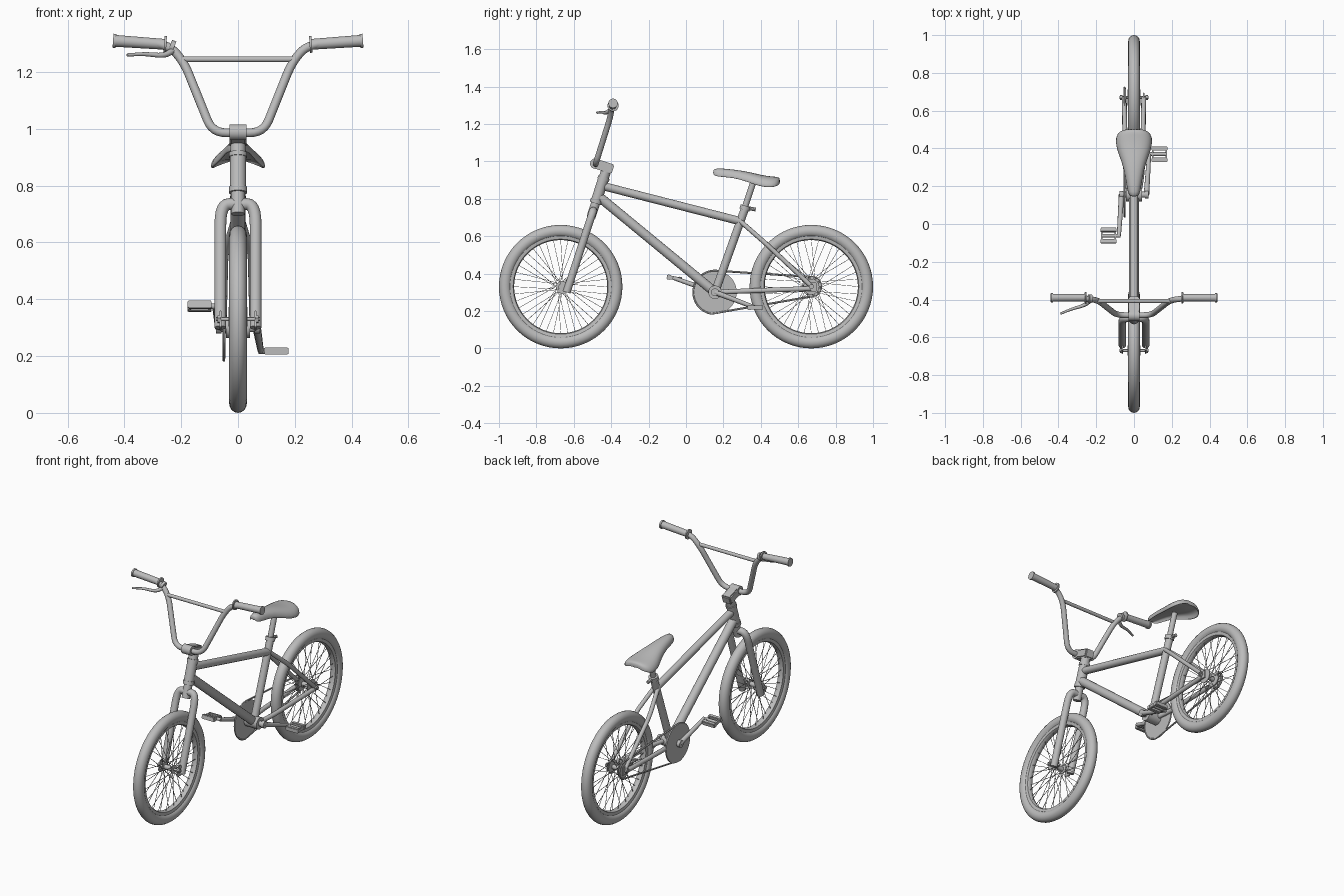
import bpy, bmesh, math
from mathutils import Vector, Matrix

cube = bpy.data.objects.get("Cube")
if cube:
    bpy.data.objects.remove(cube, do_unlink=True)

grey = bpy.data.materials.new("plain_grey")
GREY = (0.5, 0.5, 0.5, 1)
grey.diffuse_color = GREY
grey.use_nodes = True
grey.node_tree.nodes["Principled BSDF"].inputs["Base Color"].default_value = GREY


def finish(name, bm, angle=40):
    bmesh.ops.recalc_face_normals(bm, faces=bm.faces)
    mesh = bpy.data.meshes.new(name)
    bm.to_mesh(mesh)
    bm.free()
    mesh.materials.append(grey)
    for p in mesh.polygons:
        p.use_smooth = True
    mesh.set_sharp_from_angle(angle=math.radians(angle))
    ob = bpy.data.objects.new(name, mesh)
    bpy.context.collection.objects.link(ob)
    return ob


def loft(bm, rings, cyclic=False):
    """Bridge rings of points, capping the ends of an open run."""
    vs = [[bm.verts.new(p) for p in ring] for ring in rings]
    n = len(vs[0])
    for a, b in zip(vs, vs[1:] + vs[:1] if cyclic else vs[1:]):
        for i in range(n):
            bm.faces.new((a[i], a[(i + 1) % n], b[(i + 1) % n], b[i]))
    if not cyclic:
        bm.faces.new(vs[0])
        bm.faces.new(vs[-1])


def rounded(pts, bend):
    """Replace each corner of a path with a short curve."""
    pts = [Vector(p) for p in pts]
    out = [pts[0]]
    for a, p, b in zip(pts, pts[1:], pts[2:]):
        s = p + (a - p).normalized() * min(bend, (a - p).length * 0.49)
        e = p + (b - p).normalized() * min(bend, (b - p).length * 0.49)
        for k in range(7):
            t = k / 6
            out.append(s * (1 - t) ** 2 + p * 2 * t * (1 - t) + e * t * t)
    return out + [pts[-1]]


def sweep(bm, pts, r, sides=16, bend=0.0, cyclic=False):
    """Round tube along a path; r is one radius or a start and end pair."""
    pts = rounded(pts, bend) if bend else [Vector(p) for p in pts]
    r0, r1 = r if isinstance(r, tuple) else (r, r)
    n, rings, up = len(pts), [], None
    for i, p in enumerate(pts):
        prev = pts[i - 1] if i or cyclic else p
        nxt = pts[(i + 1) % n] if i < n - 1 or cyclic else p
        d = (nxt - prev).normalized()
        up = d.orthogonal() if up is None else up - d * up.dot(d)
        up.normalize()
        side = d.cross(up)
        rad = r0 + (r1 - r0) * i / (n - 1)
        rings.append([p + (up * math.cos(a) + side * math.sin(a)) * rad
                      for a in (math.tau * k / sides for k in range(sides))])
    loft(bm, rings, cyclic)


def tube(name, pts, r, **kw):
    bm = bmesh.new()
    sweep(bm, pts, r, **kw)
    return finish(name, bm)


def lathe(name, profile, y, z, seg=48, closed=False):
    """Turn a profile of (x, radius) points around a sideways axle."""
    bm = bmesh.new()
    loft(bm, [[(x, y + r * math.cos(a), z + r * math.sin(a))
               for a in (math.tau * k / seg for k in range(seg))]
              for x, r in profile], closed)
    return finish(name, bm)


def box(name, centre, size, tilt=0.0, bevel=0.0):
    bm = bmesh.new()
    bmesh.ops.create_cube(bm, size=1, matrix=Matrix.Translation(centre)
                          @ Matrix.Rotation(tilt, 4, 'X') @ Matrix.Diagonal((*size, 1)))
    if bevel:
        bmesh.ops.bevel(bm, geom=bm.edges[:], offset=bevel, segments=2, affect='EDGES')
    return finish(name, bm)


# Wheels
AXLE_Z = 0.33
for name, y, flange in (("front", -0.67, 0.026), ("rear", 0.67, 0.042)):
    ring = [math.tau * k / 16 for k in range(16)]
    lathe(name + "_tire", [(0.031 * math.cos(a), 0.297 + 0.033 * math.sin(a)) for a in ring],
          y, AXLE_Z, 64, True)
    lathe(name + "_rim", [(-0.02, 0.272), (0.02, 0.272), (0.017, 0.254), (0.008, 0.249),
                          (-0.008, 0.249), (-0.017, 0.254)], y, AXLE_Z, 64, True)
    f, b = flange, 0.014
    lathe(name + "_hub", [(-0.034, b), (-0.034, f), (-0.029, f), (-0.027, b), (0.027, b),
                          (0.029, f), (0.034, f), (0.034, b)], y, AXLE_Z, 24)
    tube(name + "_axle", [(-0.078, y, AXLE_Z), (0.078, y, AXLE_Z)], 0.007, sides=10)
    for s in (-1, 1):
        tube(name + "_axle_nut", [(s * 0.06, y, AXLE_Z), (s * 0.073, y, AXLE_Z)], 0.014, sides=6)
    bm = bmesh.new()
    for k in range(40):
        a = math.tau * k / 40
        h = a + (0.6 if k % 4 < 2 else -0.6)
        x = 0.031 if k % 2 else -0.031
        sweep(bm, [(x, y + f * 0.9 * math.cos(h), AXLE_Z + f * 0.9 * math.sin(h)),
                   (x * 0.15, y + 0.252 * math.cos(a), AXLE_Z + 0.252 * math.sin(a))],
              0.0016, sides=4)
    finish(name + "_spokes", bm)


# Steering: every part follows the slanted head axis
def steer(z, x=0.0):
    return (x, -0.44 + (z - 0.91) * 0.325, z)


TILT = -math.atan(0.325)
tube("head_tube", [steer(0.79), steer(0.91)], 0.029, sides=24)
tube("lower_headset", [steer(0.775), steer(0.795)], 0.032, sides=24)
tube("upper_headset", [steer(0.9), steer(0.915)], 0.032, sides=24)
tube("steerer", [steer(0.7), steer(0.97)], 0.024, sides=24)
tube("stem_spacer", [steer(0.915), steer(0.945)], 0.027, sides=24)
box("stem", (0, -0.445, 0.975), (0.06, 0.115, 0.052), TILT, 0.006)
tube("bar_clamp", [(-0.03, -0.485, 0.988), (0.03, -0.485, 0.988)], 0.028, sides=20)
for s in (-1, 1):
    tube("fork_leg", [steer(0.735), steer(0.735, s * 0.062), steer(0.30, s * 0.062)],
         0.021, bend=0.075)
    box("fork_dropout", (s * 0.062, -0.658, 0.325), (0.008, 0.045, 0.065), TILT, 0.003)

# Handlebar
tube("handlebar", [(-0.43, -0.39, 1.31), (-0.245, -0.395, 1.297), (-0.19, -0.405, 1.235),
                   (-0.09, -0.483, 0.986), (0.09, -0.483, 0.986), (0.19, -0.405, 1.235),
                   (0.245, -0.395, 1.297), (0.43, -0.39, 1.31)], 0.0155, bend=0.05)
tube("crossbar", [(-0.195, -0.408, 1.245), (0.195, -0.408, 1.245)], 0.0105)
for s in (-1, 1):
    def grip_point(x):
        return (s * x, -0.39, 1.297 + (x - 0.25) * 0.07)
    tube("grip", [grip_point(0.255), grip_point(0.435)], (0.019, 0.021), sides=20)
    tube("grip_flange", [grip_point(0.252), grip_point(0.26)], 0.03, sides=20)
    tube("grip_end", [grip_point(0.43), grip_point(0.44)], 0.025, sides=20)
tube("brake_clamp", [(-0.225, -0.395, 1.287), (-0.24, -0.395, 1.293)], 0.022)
tube("brake_lever", [(-0.23, -0.405, 1.275), (-0.26, -0.43, 1.257), (-0.33, -0.45, 1.264),
                     (-0.39, -0.475, 1.26)], (0.011, 0.006), sides=10, bend=0.03)

# Frame
BB = Vector((0, 0.155, 0.30))
SEAT_NODE = Vector((0, 0.29, 0.68))
tube("top_tube", [(0, -0.445, 0.868), SEAT_NODE], 0.022)
tube("down_tube", [(0, -0.47, 0.815), BB], 0.026)
tube("seat_tube", [BB, (0, 0.316, 0.75)], 0.022)
tube("seat_post", [(0, 0.3, 0.71), (0, 0.362, 0.895)], 0.0165)
tube("seat_clamp", [(0, 0.312, 0.74), (0, 0.319, 0.762)], 0.028, sides=20)
tube("clamp_bolt", [(0, 0.32, 0.752), (0, 0.373, 0.742)], 0.01, sides=8)
tube("bottom_bracket", [(-0.042, *BB.yz), (0.042, *BB.yz)], 0.036, sides=24)
for s in (-1, 1):
    tube("seat_stay", [SEAT_NODE + Vector((s * 0.012, 0, 0)), (s * 0.046, 0.42, 0.567),
                       (s * 0.052, 0.668, 0.335)], 0.0125, sides=12, bend=0.05)
    tube("chain_stay", [(s * 0.025, *BB.yz), (s * 0.044, 0.27, 0.305),
                        (s * 0.052, 0.668, 0.32)], 0.0135, sides=12, bend=0.05)
    box("rear_dropout", (s * 0.052, 0.672, 0.328), (0.008, 0.05, 0.05), 0, 0.003)

# Saddle: arched sections of (y, half width, crown height, edge height)
bm, N = bmesh.new(), 8
rings = []
for y, w, top, edge in ((0.145, 0.018, 0.955, 0.935), (0.158, 0.034, 0.965, 0.92),
                        (0.25, 0.046, 0.958, 0.918), (0.33, 0.066, 0.946, 0.892),
                        (0.4, 0.097, 0.928, 0.866), (0.46, 0.101, 0.919, 0.861),
                        (0.49, 0.08, 0.918, 0.872), (0.503, 0.045, 0.91, 0.885)):
    ts = [2 * k / N - 1 for k in range(N + 1)]
    over = [(w * math.sin(t * math.pi / 2), y, top - (top - edge) * abs(t) ** 2.2) for t in ts]
    under = [(x * 0.9, y, z - 0.006 - 0.026 * (1 - abs(t))) for (x, _, z), t in zip(over, ts)]
    rings.append(over + under[::-1])
loft(bm, rings)
saddle = finish("saddle", bm, 80)
saddle.modifiers.new("smooth", 'SUBSURF').levels = 1
saddle.modifiers["smooth"].render_levels = 1

# Drivetrain
tube("crank_axle", [(-0.072, *BB.yz), (0.072, *BB.yz)], 0.016)
lathe("chainring", [(-0.055, 0.116), (-0.047, 0.116)], BB.y, BB.z)
lathe("sprocket", [(-0.048, 0.05), (-0.042, 0.05)], 0.67, AXLE_Z, 24)
loop = [(-0.05, BB.y + 0.116 * math.cos(a), BB.z + 0.116 * math.sin(a))
        for a in (math.pi * (0.45 + 1.0 * k / 20) for k in range(21))]
loop += [(-0.05, 0.67 + 0.052 * math.cos(a), AXLE_Z + 0.052 * math.sin(a))
         for a in (math.pi * (-0.42 + 0.88 * k / 10) for k in range(11))]
tube("chain", loop, 0.0055, sides=6, cyclic=True)
for s, py, pz, tilt in ((-1, -0.062, 0.375, -0.2), (1, 0.37, 0.218, 0.0)):
    tube("crank_arm", [(s * 0.066, *BB.yz), (s * 0.08, py, pz)], (0.015, 0.011), sides=10)
    tube("crank_boss", [(s * 0.058, *BB.yz), (s * 0.078, *BB.yz)], 0.021)
    tube("pedal_spindle", [(s * 0.072, py, pz), (s * 0.175, py, pz)], 0.01, sides=10)
    for d in (-1, 1):
        box("pedal_slat", (s * 0.135, py + d * 0.03 * math.cos(tilt), pz + d * 0.03 * math.sin(tilt)),
            (0.085, 0.022, 0.026), tilt, 0.003)
    for x in (0.1, 0.17):
        box("pedal_end_plate", (s * x, py, pz), (0.008, 0.07, 0.02), tilt)
